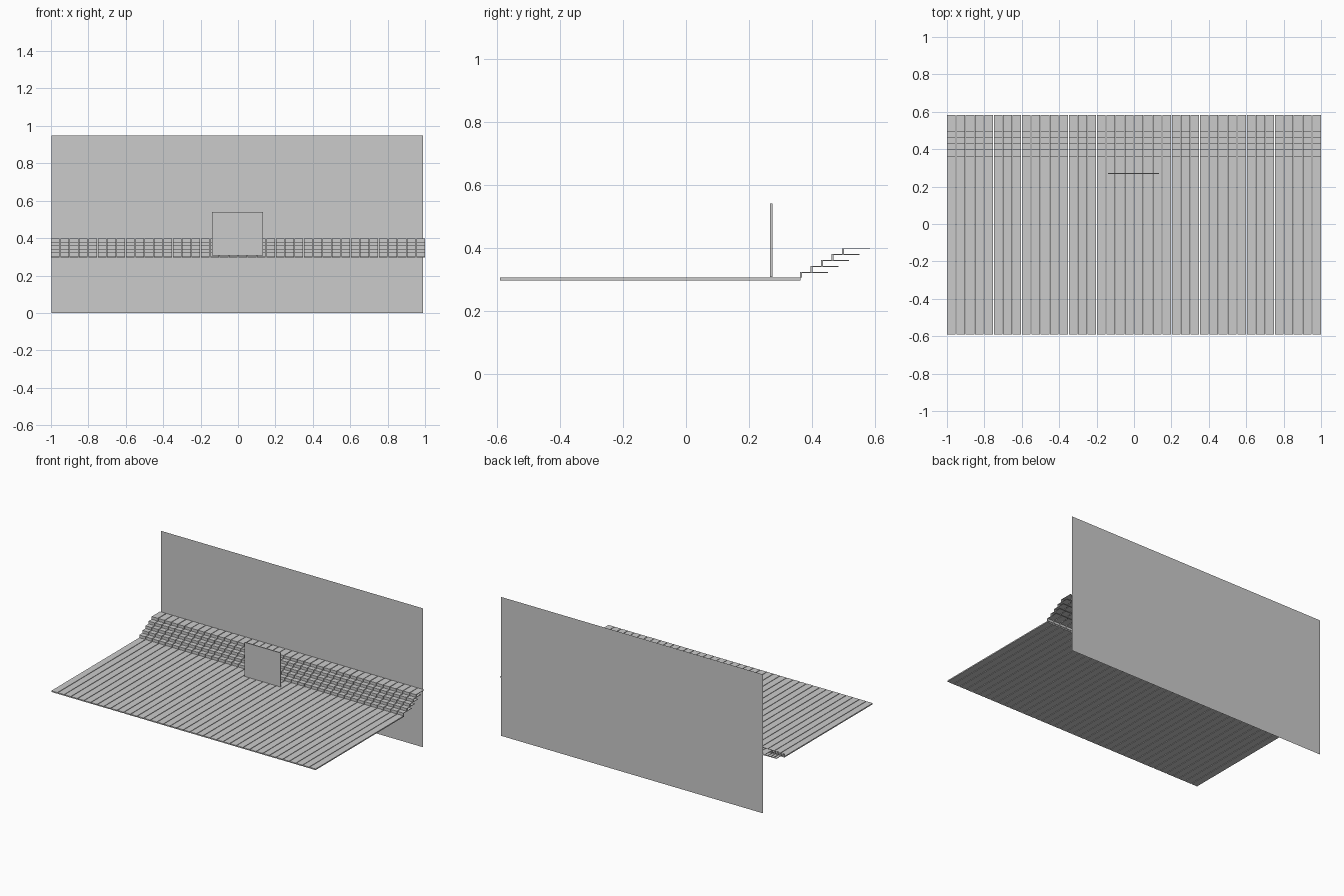
import bpy
import bmesh
from mathutils import Matrix, Vector

cube = bpy.data.objects.get("Cube")
if cube:
    bpy.data.objects.remove(cube, do_unlink=True)

grey = bpy.data.materials.new("light grey")
grey.use_nodes = True
colour = (0.6, 0.6, 0.6, 1)
grey.diffuse_color = colour
grey.node_tree.nodes["Principled BSDF"].inputs["Base Color"].default_value = colour

COUNT = 40
GAP = 0.004
PITCH = (2 + GAP) / COUNT
WIDTH = PITCH - GAP


def finish(name, bm):
    mesh = bpy.data.meshes.new(name)
    bm.to_mesh(mesh)
    bm.free()
    mesh.materials.append(grey)
    obj = bpy.data.objects.new(name, mesh)
    bpy.context.collection.objects.link(obj)
    return obj


def box(name, x, y, z):
    """Box between (min, max) pairs on each axis."""
    size = Vector((x[1] - x[0], y[1] - y[0], z[1] - z[0]))
    centre = Vector((sum(x), sum(y), sum(z))) / 2
    bm = bmesh.new()
    bmesh.ops.create_cube(bm, size=1, matrix=Matrix.LocRotScale(centre, None, size))
    return finish(name, bm)


def plank_row(name, y, z):
    """One plank repeated side by side across the full width."""
    obj = box(name, (-1, -1 + WIDTH), y, z)
    array = obj.modifiers.new("planks", 'ARRAY')
    array.count = COUNT
    array.use_relative_offset = False
    array.use_constant_offset = True
    array.constant_offset_displace = (PITCH, 0, 0)


# Deck
DECK_TOP = 0.305
plank_row("deck", (-0.59, 0.364), (0.297, DECK_TOP))

# Steps: an upright riser under each overlapping tread
RISE, RUN, TREAD = 0.0187, 0.0335, 0.003
for i in range(5):
    y = 0.361 + RUN * i
    low = DECK_TOP + RISE * i
    top = low + RISE
    plank_row(f"riser_{i + 1}", (y, y + 0.007), (low, top - TREAD))
    plank_row(f"tread_{i + 1}", (y, y + 0.089), (top - TREAD, top))

# Upright panel standing on the deck
box("upright_panel", (-0.138, 0.134), (0.267, 0.274), (0.307, 0.54))

# Thin back wall as a single sheet
bm = bmesh.new()
corners = [(-0.997, 0), (0.989, 0), (0.989, 0.95), (-0.997, 0.95)]
bm.faces.new([bm.verts.new((x, 0.589, z)) for x, z in corners])
finish("back_wall", bm)
